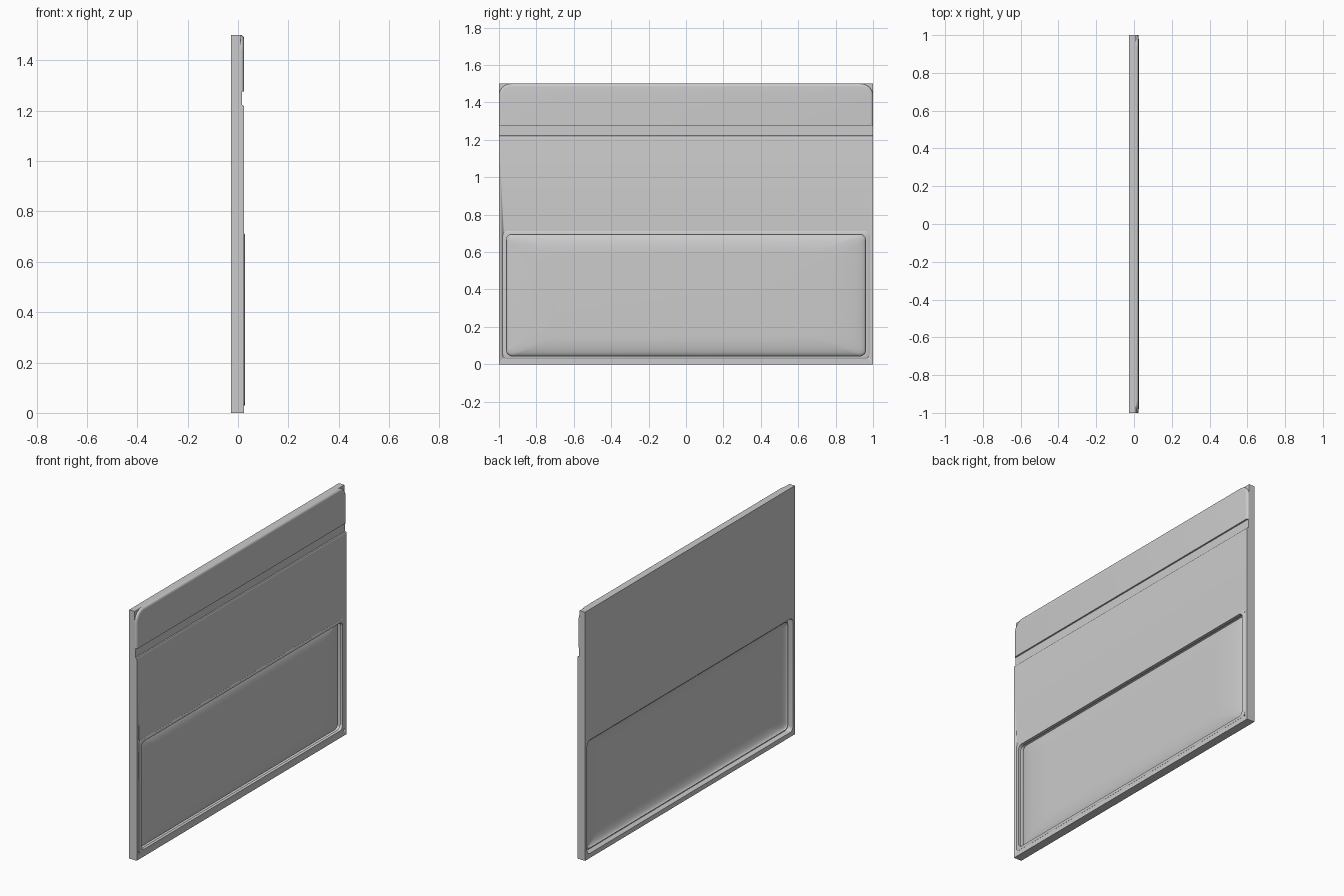
import bpy, bmesh, math

if "Cube" in bpy.data.objects:
    bpy.data.objects.remove(bpy.data.objects["Cube"])

BACK, FACE, LIP = -0.027, 0.0245, 0.027
PZ = 0.37  # height of the lower cushion's centre


def rounded_rect(hy, hz, r, cz, seg=6):
    """Rounded rectangle outline in the y-z plane."""
    pts = []
    for k, (sy, sz) in enumerate(((1, 1), (-1, 1), (-1, -1), (1, -1))):
        for i in range(seg + 1):
            a = math.radians(90 * (k + i / seg))
            pts.append((sy * (hy - r) + r * math.cos(a),
                        cz + sz * (hz - r) + r * math.sin(a)))
    return pts


def finish(bm, name):
    bmesh.ops.recalc_face_normals(bm, faces=bm.faces)
    me = bpy.data.meshes.new(name)
    bm.to_mesh(me)
    bm.free()
    ob = bpy.data.objects.new(name, me)
    bpy.context.collection.objects.link(ob)
    bpy.ops.object.select_all(action='DESELECT')
    ob.select_set(True)
    bpy.context.view_layer.objects.active = ob
    bpy.ops.object.shade_smooth_by_angle(angle=math.radians(35))
    return ob


def loft(bm, rings, close=False):
    """Skin a list of equal-length point rings."""
    vs = [[bm.verts.new(p) for p in ring] for ring in rings]
    pairs = list(zip(vs, vs[1:])) + ([(vs[-1], vs[0])] if close else [])
    for a, b in pairs:
        for i in range(len(a)):
            j = (i + 1) % len(a)
            bm.faces.new((a[i], a[j], b[j], b[i]))
    return vs


def ring_at(x, outline):
    return [(x, y, z) for y, z in outline]


# Main board: side profile with the horizontal groove, swept along y
profile = [(BACK, 0), (FACE, 0), (FACE, 1.21), (0.0235, 1.217), (0.021, 1.221),
           (0.015, 1.223), (0.015, 1.276), (0.01, 1.276), (0.01, 1.5), (BACK, 1.5)]
bm = bmesh.new()
ends = loft(bm, [[(x, y, z) for x, z in profile] for y in (-1, 1)])
for e in ends:
    bm.faces.new(e)
board = finish(bm, "board")

# Opening behind the cushion
bm = bmesh.new()
ends = loft(bm, [ring_at(x, rounded_rect(0.98, 0.342, 0.025, PZ)) for x in (-0.1, 0.1)])
for e in ends:
    bm.faces.new(e)
cutter = finish(bm, "opening_cutter")
cutter.hide_render = True
mod = board.modifiers.new("opening", 'BOOLEAN')
mod.operation, mod.solver, mod.object = 'DIFFERENCE', 'EXACT', cutter
bpy.context.view_layer.objects.active = board
bpy.ops.object.modifier_apply(modifier=mod.name)
bpy.data.objects.remove(cutter)

# Top pad: rounded upper corners and a softened front edge
def pad_outline(inset):
    r, pts = 0.065 - inset, [(-1 + inset, 1.276), (1 - inset, 1.276)]
    for start, cy in ((0, 0.935), (90, -0.935)):
        for i in range(9):
            a = math.radians(start + 90 * i / 8)
            pts.append((cy + r * math.cos(a), 1.435 + r * math.sin(a)))
    return pts


bm = bmesh.new()
rings = [ring_at(0.01, pad_outline(0))]
for i in range(6):
    a = math.radians(90 * i / 5)
    rings.append(ring_at(FACE - 0.012 + 0.012 * math.sin(a),
                         pad_outline(0.016 * (1 - math.cos(a)))))
vs = loft(bm, rings)
bm.faces.new(vs[0])
bm.faces.new(vs[-1])
finish(bm, "top_pad")

# Thin trim frame around the cushion
bm = bmesh.new()
outer = rounded_rect(0.98, 0.342, 0.025, PZ)
top_outer = rounded_rect(0.977, 0.339, 0.025, PZ)
inner = rounded_rect(0.96, 0.325, 0.03, PZ)
loft(bm, [ring_at(0.008, outer), ring_at(0.025, outer), ring_at(LIP, top_outer),
          ring_at(LIP, inner), ring_at(0.008, inner)], close=True)
finish(bm, "trim_frame")

# Cushion: thin convex sheet, hollow behind
bm = bmesh.new()
rings = []
for i in range(13):
    s = 1 - math.cos(math.radians(90 * i / 12))
    h = math.sin(math.radians(90 * i / 12))
    rings.append(ring_at(-0.008 + 0.032 * h,
                         rounded_rect(0.96 - 0.24 * s, 0.325 - 0.11 * s, 0.03 + 0.05 * s, PZ)))
vs = loft(bm, rings)
bm.faces.new(vs[-1])
cushion = finish(bm, "cushion")
cushion.data.polygons.foreach_set("use_smooth", [True] * len(cushion.data.polygons))
